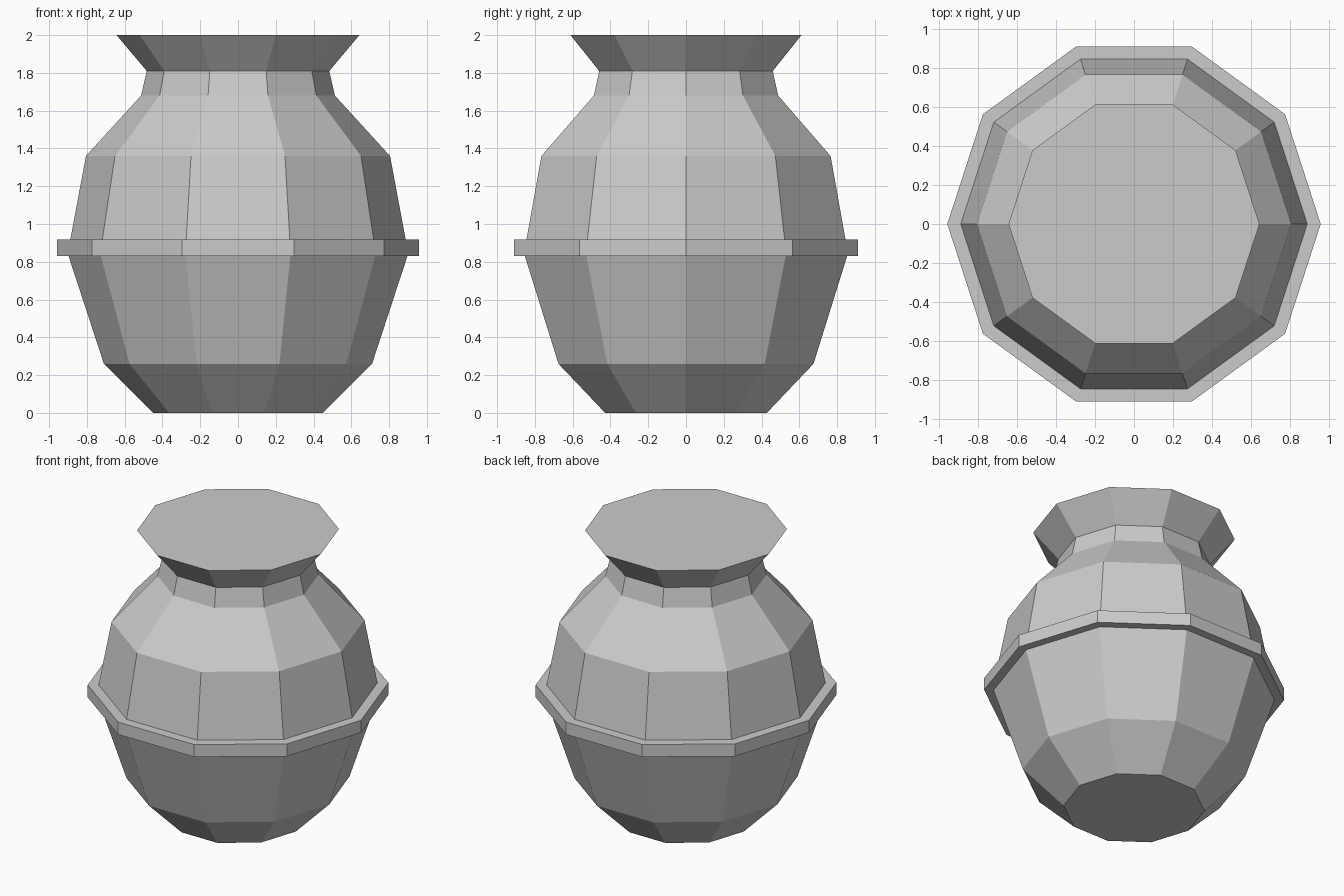
import bpy
import bmesh
from math import cos, sin, tau

cube = bpy.data.objects.get("Cube")
if cube:
    bpy.data.objects.remove(cube, do_unlink=True)

SIDES = 10

clay = bpy.data.materials.new("grey clay")
clay.use_nodes = True
GREY = (0.6, 0.6, 0.6, 1)
clay.diffuse_color = GREY
clay.node_tree.nodes["Principled BSDF"].inputs["Base Color"].default_value = GREY


def lathe(name, profile):
    """Turn a (radius, height) profile into a closed, flat-shaded solid."""
    bm = bmesh.new()
    rings = [[bm.verts.new((r * cos(tau * i / SIDES), r * sin(tau * i / SIDES), z))
              for i in range(SIDES)] for r, z in profile]
    for low, high in zip(rings, rings[1:]):
        for i in range(SIDES):
            j = (i + 1) % SIDES
            bm.faces.new((low[i], low[j], high[j], high[i]))
    bm.faces.new(rings[0][::-1])
    bm.faces.new(rings[-1])
    mesh = bpy.data.meshes.new(name)
    bm.to_mesh(mesh)
    bm.free()
    mesh.materials.append(clay)
    obj = bpy.data.objects.new(name, mesh)
    bpy.context.collection.objects.link(obj)
    return obj


# Pot with its raised belly band, narrow neck and flared, capped rim
lathe("pot", [
    (0.45, 0), (0.71, 0.26),                    # foot
    (0.897, 0.83),                              # lower belly
    (0.957, 0.83), (0.957, 0.917),              # band
    (0.888, 0.917), (0.805, 1.36),              # upper belly
    (0.513, 1.68), (0.483, 1.81),               # shoulder and neck
    (0.643, 2.0),                               # rim
])
